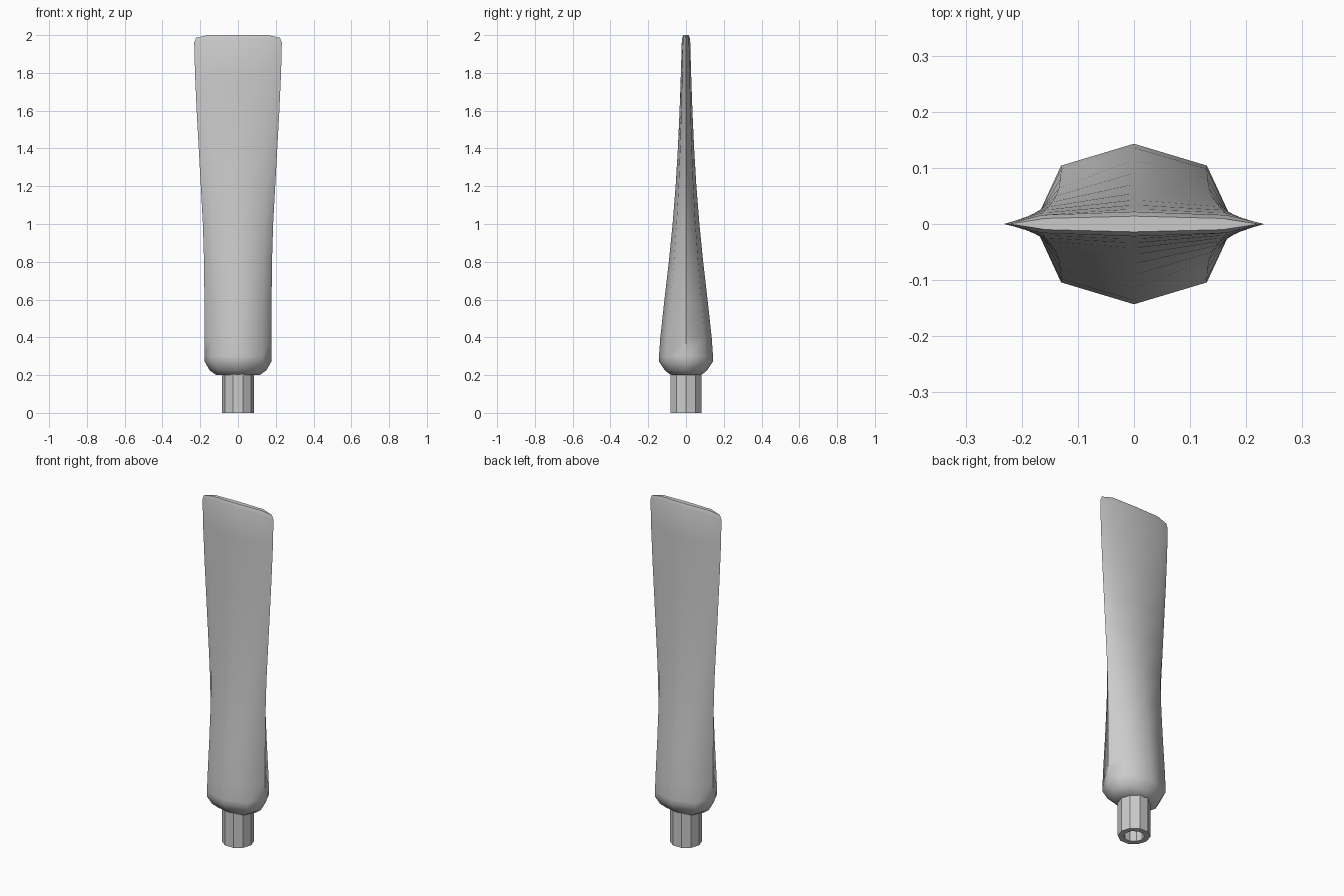
import bpy
import bmesh
import math

cube = bpy.data.objects.get("Cube")
if cube:
    bpy.data.objects.remove(cube)

grey = bpy.data.materials.new("plain_grey")
grey.use_nodes = True
grey.diffuse_color = (0.6, 0.6, 0.6, 1)
grey.node_tree.nodes["Principled BSDF"].inputs["Base Color"].default_value = (0.6, 0.6, 0.6, 1)


def loft(name, rings, angle, closed=False):
    """Skin a list of point rings; close it end to end or cap both ends."""
    bm = bmesh.new()
    loops = [[bm.verts.new(p) for p in ring] for ring in rings]
    pairs = list(zip(loops, loops[1:]))
    if closed:
        pairs.append((loops[-1], loops[0]))
    else:
        bm.faces.new(loops[0])
        bm.faces.new(loops[-1])
    for low, high in pairs:
        for i in range(len(low)):
            j = (i + 1) % len(low)
            bm.faces.new((low[i], low[j], high[j], high[i]))
    bmesh.ops.recalc_face_normals(bm, faces=bm.faces)
    mesh = bpy.data.meshes.new(name)
    bm.to_mesh(mesh)
    bm.free()
    mesh.materials.append(grey)
    obj = bpy.data.objects.new(name, mesh)
    bpy.context.collection.objects.link(obj)
    bpy.ops.object.select_all(action="DESELECT")
    obj.select_set(True)
    bpy.context.view_layer.objects.active = obj
    bpy.ops.object.shade_smooth_by_angle(angle=math.radians(angle))
    return obj


def section(z, side, corner_x, corner_y, front, drop=0):
    """Eight-sided section, mirrored in x and y, its side points dropped."""
    return [(side, 0, z - drop), (corner_x, corner_y, z), (0, front, z),
            (-corner_x, corner_y, z), (-side, 0, z - drop),
            (-corner_x, -corner_y, z), (0, -front, z), (corner_x, -corner_y, z)]


# Flat blade flaring in width and thinning in depth from a bulging base
blade = [
    (0.2, 0.115, 0.085, 0.062, 0.08),
    (0.225, 0.15, 0.11, 0.085, 0.112),
    (0.27, 0.176, 0.13, 0.104, 0.142),
    (0.3, 0.178, 0.13, 0.104, 0.143),
    (0.4, 0.178, 0.13, 0.098, 0.136),
    (0.6, 0.178, 0.131, 0.081, 0.114),
    (0.8, 0.18, 0.134, 0.064, 0.091),
    (1.0, 0.186, 0.139, 0.05, 0.071),
    (1.2, 0.197, 0.146, 0.039, 0.055),
    (1.4, 0.208, 0.152, 0.031, 0.043),
    (1.6, 0.219, 0.158, 0.025, 0.034),
    (1.8, 0.228, 0.163, 0.02, 0.027),
    (1.98, 0.232, 0.165, 0.016, 0.022, 0.02),
    (2.0, 0.222, 0.158, 0.01, 0.014, 0.014),
]
loft("blade", [section(*row) for row in blade], 50)

# Hollow socket below the blade
SIDES = 10


def circle(radius, z):
    return [(radius * math.cos(math.tau * i / SIDES),
             radius * math.sin(math.tau * i / SIDES), z) for i in range(SIDES)]


loft("socket", [circle(0.086, 0), circle(0.086, 0.205),
                circle(0.055, 0.205), circle(0.055, 0)], 30, closed=True)
